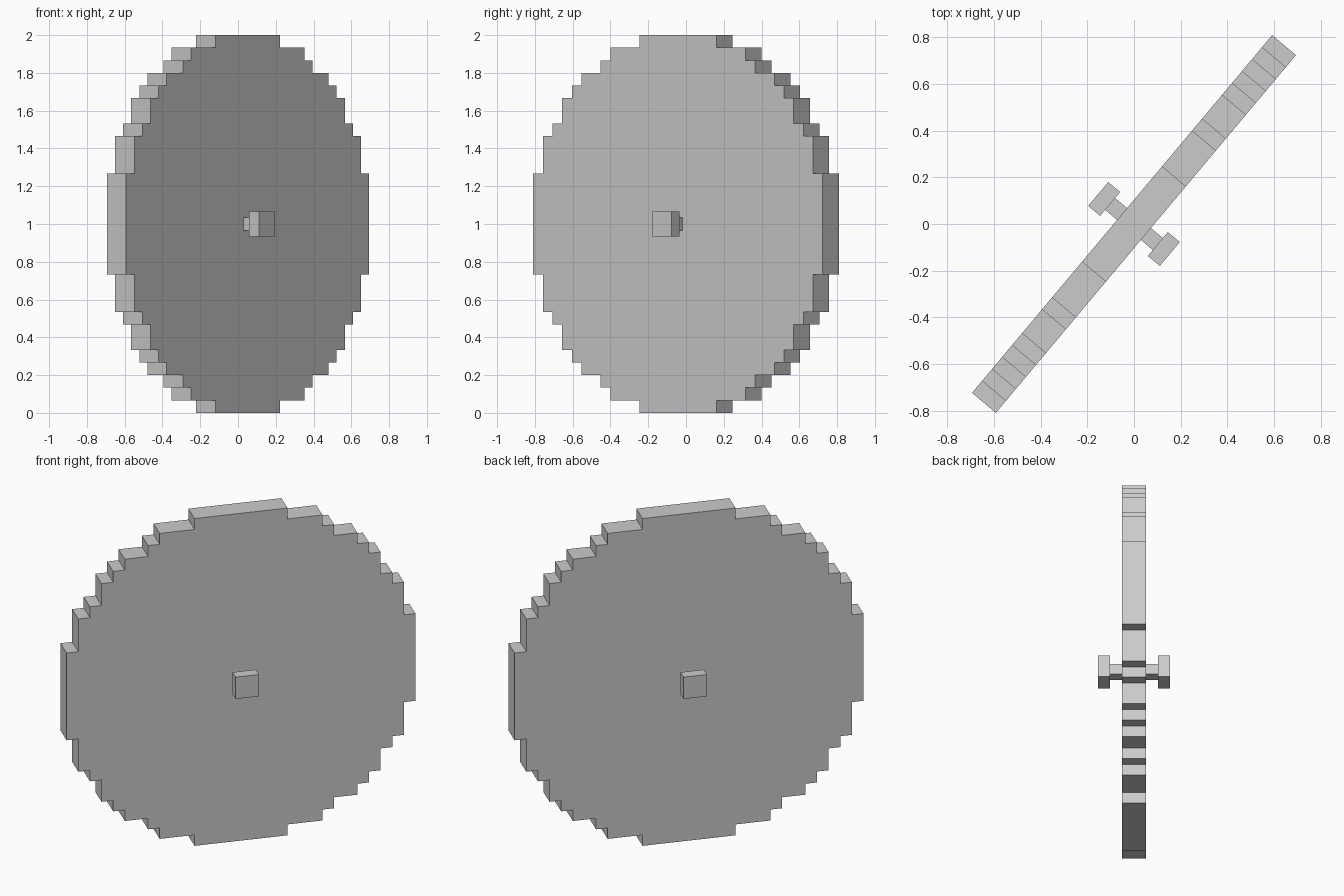
import bpy, bmesh
from math import radians
from mathutils import Matrix

if "Cube" in bpy.data.objects:
    bpy.data.objects.remove(bpy.data.objects["Cube"])

U = 1 / 15  # one block unit: the disc is 30 blocks across
PLACE = Matrix.Translation((0, 0, 1)) @ Matrix.Rotation(radians(50), 4, 'Z')


def finish(name, bm):
    bmesh.ops.recalc_face_normals(bm, faces=bm.faces)
    bm.transform(PLACE @ Matrix.Scale(U, 4))
    mesh = bpy.data.meshes.new(name)
    bm.to_mesh(mesh)
    bm.free()
    obj = bpy.data.objects.new(name, mesh)
    bpy.context.collection.objects.link(obj)
    return obj


def block(name, size, y):
    bm = bmesh.new()
    bmesh.ops.create_cube(bm, size=1)
    bm.transform(Matrix.Translation((0, y, 0)) @ Matrix.Diagonal((*size, 1)))
    return finish(name, bm)


# Stepped disc: (half width, top of that step) for one quadrant, mirrored round
steps = [(15, 4), (14, 7), (13, 8), (12, 10), (11, 11), (10, 12), (8, 13), (7, 14), (4, 15)]
quad = []
for i, (w, z) in enumerate(steps):
    if i:
        quad.append((w, steps[i - 1][1]))
    quad.append((w, z))
half = quad + [(-x, z) for x, z in reversed(quad)]
outline = half + [(-x, -z) for x, z in half]

bm = bmesh.new()
face = bm.faces.new([bm.verts.new((x, -1, z)) for x, z in outline])
ext = bmesh.ops.extrude_face_region(bm, geom=[face], use_keep_orig=True)
bmesh.ops.translate(bm, vec=(0, 2, 0),
                    verts=[g for g in ext['geom'] if isinstance(g, bmesh.types.BMVert)])
finish("disc", bm)

# Axle stub and square knob on each face
for side, s in (("front", -1), ("back", 1)):
    block(side + "_axle", (1, 1, 1), 1.5 * s)
    block(side + "_knob", (2, 1, 2), 2.5 * s)
